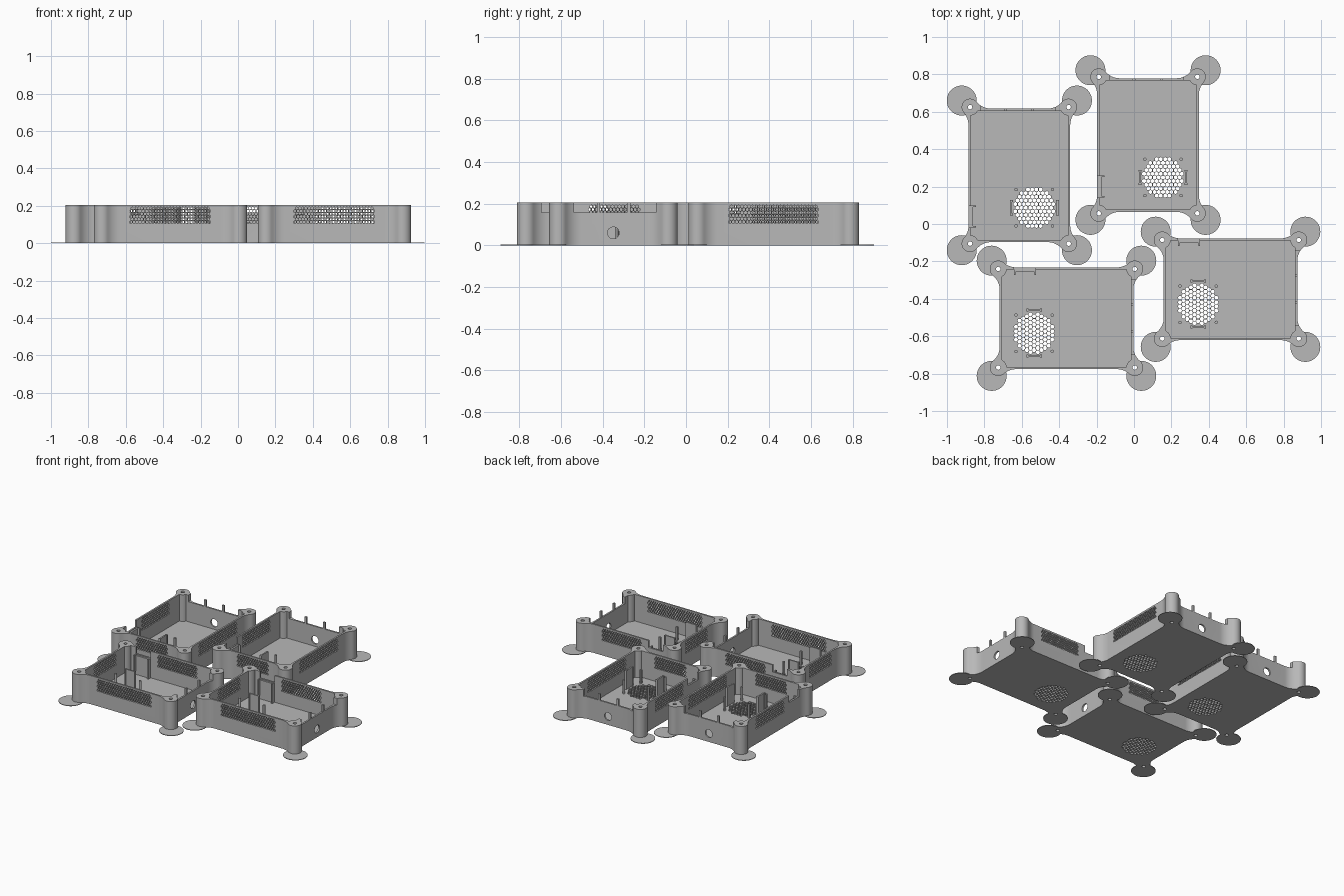
import bpy, bmesh, math
from math import pi, cos, sin, atan2, sqrt
from mathutils import Vector

cube = bpy.data.objects.get("Cube")
if cube:
    bpy.data.objects.remove(cube)

grey = bpy.data.materials.new("grey_plastic")
grey.use_nodes = True
GREY = (0.48, 0.48, 0.48, 1)
grey.diffuse_color = GREY
grey.node_tree.nodes["Principled BSDF"].inputs["Base Color"].default_value = GREY

HEIGHT, FLOOR = 0.205, 0.014
OX, OY = 0.272, 0.357            # outer wall half sizes
IX, IY = 0.26, 0.345             # inner wall half sizes
POST = Vector((0.2635, 0.365))   # corner screw post
POST_R, FILLET = 0.045, 0.1
FAN = Vector((0.08, -0.173))
FAN_R = 0.115
CORNERS = [(1, 1), (-1, 1), (-1, -1), (1, -1)]


def prism(bm, pts, axis, a, b):
    """Extrude a 2D outline along an axis from a to b."""
    place = {"x": lambda p, h: (h, p[0], p[1]),
             "y": lambda p, h: (p[0], h, p[1]),
             "z": lambda p, h: (p[0], p[1], h)}[axis]
    low = [bm.verts.new(place(p, a)) for p in pts]
    high = [bm.verts.new(place(p, b)) for p in pts]
    n = len(pts)
    bm.faces.new(low[::-1])
    bm.faces.new(high)
    for i in range(n):
        j = (i + 1) % n
        bm.faces.new((low[i], low[j], high[j], high[i]))


def box(bm, x0, x1, y0, y1, z0, z1):
    prism(bm, [(x0, y0), (x1, y0), (x1, y1), (x0, y1)], "z", z0, z1)


def arc(c, r, a0, a1, n=12):
    return [(c[0] + r * cos(a0 + (a1 - a0) * i / n),
             c[1] + r * sin(a0 + (a1 - a0) * i / n)) for i in range(n + 1)]


def ring(c, r, n=24, turn=0.0):
    return arc(c, r, turn, turn + 2 * pi, n)[:-1]


def mirror4(quarter):
    """Repeat a quarter outline round all four corners."""
    out = []
    for sx, sy in CORNERS:
        q = [(x * sx, y * sy) for x, y in quarter]
        out += q if sx * sy > 0 else q[::-1]
    return out


def make(name, bm, helper=False):
    bmesh.ops.recalc_face_normals(bm, faces=bm.faces)
    me = bpy.data.meshes.new(name)
    bm.to_mesh(me)
    bm.free()
    me.materials.append(grey)
    ob = bpy.data.objects.new(name, me)
    bpy.context.collection.objects.link(ob)
    ob.hide_render = helper
    return ob


def cut(ob, cutters):
    """Bake boolean cuts into the object's mesh."""
    for c in cutters:
        m = ob.modifiers.new("cut", "BOOLEAN")
        m.operation, m.solver, m.object = "DIFFERENCE", "EXACT", c
    dg = bpy.context.evaluated_depsgraph_get()
    me = bpy.data.meshes.new_from_object(ob.evaluated_get(dg))
    ob.modifiers.clear()
    ob.data = me


# Tray body outline: straight walls flaring into round posts
reach = POST_R + FILLET
f1 = Vector((OX + FILLET, 0))
f1.y = POST.y - sqrt(reach ** 2 - (f1.x - POST.x) ** 2)
f2 = Vector((0, OY + FILLET))
f2.x = POST.x - sqrt(reach ** 2 - (f2.y - POST.y) ** 2)
d1, d2 = POST - f1, POST - f2
quarter = arc(f1, FILLET, pi, atan2(d1.y, d1.x), 8)
quarter += arc(POST, POST_R, atan2(-d1.y, -d1.x), atan2(-d2.y, -d2.x), 20)[1:-1]
quarter += arc(f2, FILLET, atan2(d2.y, d2.x), -pi / 2, 8)
bm = bmesh.new()
prism(bm, mirror4(quarter), "z", 0, HEIGHT)
tray = make("tray_1", bm)

# Cavity with the posts left standing in its corners
a0 = -math.acos((IX - POST.x) / POST_R)
a1 = -pi - math.asin((IY - POST.y) / POST_R)
bm = bmesh.new()
prism(bm, mirror4(arc(POST, POST_R, a0, a1, 8)), "z", FLOOR, HEIGHT + 0.1)
cavity = make("cavity_cutter", bm, True)

# Screw holes
bm = bmesh.new()
for sx, sy in CORNERS:
    prism(bm, ring((POST.x * sx, POST.y * sy), 0.012, 16), "z", -0.05, HEIGHT + 0.05)
screws = make("screw_cutter", bm, True)

# Openings: vents, fan grille, cable hole and notches
bm = bmesh.new()


def vent(axis, a, b, u0, u1):
    step, rows = 0.0168, 6
    for r in range(rows):
        z = 0.113 + r * 0.0147
        n = int((u1 - u0) / step) - r % 2
        for i in range(n):
            u = u0 + step * (i + 0.5 + 0.5 * (r % 2))
            prism(bm, ring((u, z), 0.0077, 6, pi / 6), axis, a, b)


vent("x", IX - 0.01, OX + 0.01, -0.22, 0.22)
vent("x", -OX - 0.01, -IX + 0.01, -0.11, 0.22)
vent("y", -OY - 0.01, -IY + 0.01, -0.13, 0.13)

pitch = 0.0225
for r in range(-6, 7):
    for i in range(-6, 7):
        c = Vector(((i + 0.5 * (r % 2)) * pitch, r * pitch * sqrt(3) / 2))
        if c.length > FAN_R - 0.004:
            continue
        pts = []
        for p in ring(c, 0.0112, 6, pi / 6):
            v = Vector(p)
            if v.length > FAN_R:
                v *= FAN_R / v.length
            pts.append(tuple(v + FAN))
        prism(bm, pts, "z", -0.02, FLOOR + 0.02)

prism(bm, ring((0, 0.06), 0.028), "y", IY - 0.01, OY + 0.02)
for x0, x1 in [(-0.205, -0.082), (-0.066, 0.063), (0.079, 0.19)]:
    box(bm, x0, x1, IY - 0.01, OY + 0.06, 0.158, HEIGHT + 0.02)
box(bm, -OX - 0.02, -IX + 0.01, -0.28, -0.165, 0.155, HEIGHT + 0.02)
openings = make("opening_cutter", bm, True)

cut(tray, [cavity, screws, openings])

# Thin round brims under the corners
bm = bmesh.new()
for sx, sy in CORNERS:
    prism(bm, ring((0.308 * sx, 0.4 * sy), 0.08, 48), "z", 0, 0.004)
brims = make("corner_brims_1", bm)
cut(brims, [screws])

# Fan pins, fan clips and the card slot ledge
bm = bmesh.new()
for sx, sy in CORNERS:
    c = FAN + Vector((0.097 * sx, 0.097 * sy))
    prism(bm, ring(c, 0.009, 12), "z", FLOOR - 0.004, 0.11)
for s in (-1, 1):
    x = FAN.x + s * 0.123
    box(bm, x - 0.005, x + 0.005, FAN.y - 0.032, FAN.y + 0.032, FLOOR - 0.004, 0.15)
    for t in (-1, 1):
        y = FAN.y + t * 0.036
        box(bm, x - 0.008, x + 0.008, y - 0.005, y + 0.005, FLOOR - 0.004, 0.15)
for y in (-0.28, -0.17):
    box(bm, -IX - 0.002, -IX + 0.028, y, y + 0.008, FLOOR - 0.004, 0.155)
box(bm, -IX - 0.002, -IX + 0.012, -0.272, -0.17, FLOOR - 0.004, 0.15)
fittings = make("fan_fittings_1", bm)

for helper in (cavity, screws, openings):
    bpy.data.objects.remove(helper)

# Smooth curves, keep edges sharp
bpy.ops.object.select_all(action="DESELECT")
for ob in (tray, brims, fittings):
    ob.select_set(True)
bpy.context.view_layer.objects.active = tray
bpy.ops.object.shade_smooth_by_angle(angle=math.radians(30))

# Four identical trays: two upright, two turned a quarter
layout = [(-0.613, 0.26, 0), (0.075, 0.422, 0),
          (-0.361, -0.504, -pi / 2), (0.516, -0.349, -pi / 2)]
for part in (tray, brims, fittings):
    for k, (x, y, turn) in enumerate(layout):
        ob = part
        if k:
            ob = part.copy()
            ob.name = part.name.replace("_1", "_" + str(k + 1))
            bpy.context.collection.objects.link(ob)
        ob.location = (x, y, 0)
        ob.rotation_euler = (0, 0, turn)
